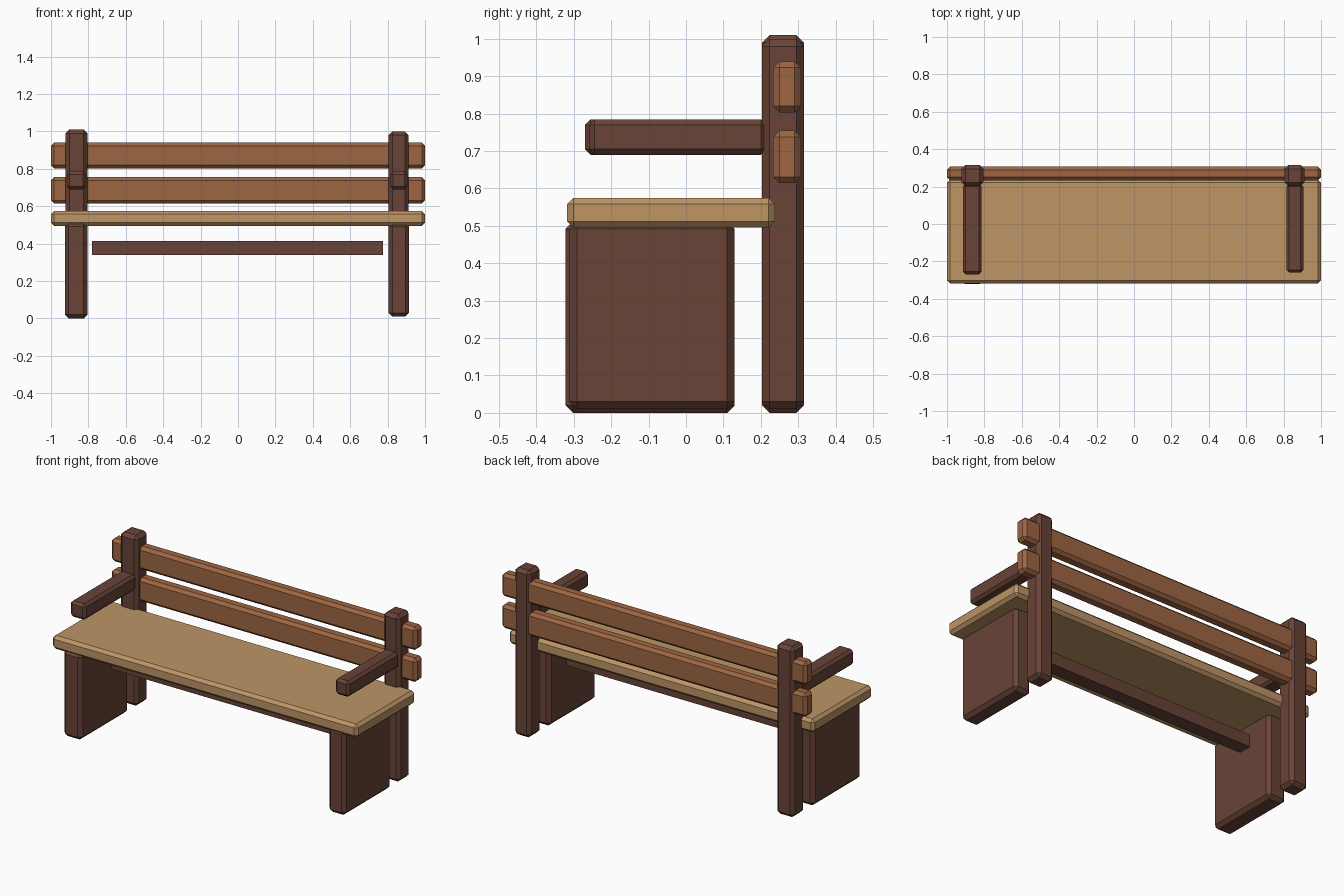
import bpy
import bmesh
from mathutils import Vector

default = bpy.data.objects.get("Cube")
if default:
    bpy.data.objects.remove(default, do_unlink=True)


def material(name, rgb):
    mat = bpy.data.materials.new(name)
    mat.use_nodes = True
    color = (*rgb, 1.0)
    mat.diffuse_color = color
    mat.node_tree.nodes["Principled BSDF"].inputs["Base Color"].default_value = color
    return mat


dark_wood = material("dark brown wood", (0.14, 0.056, 0.038))
mid_wood = material("warm brown wood", (0.34, 0.133, 0.055))
light_wood = material("light tan wood", (0.51, 0.3, 0.134))


def board(name, x, y, z, mat, chamfer=0.02):
    """Chamfered timber spanning the given (low, high) ranges."""
    low, high = (Vector(c) for c in zip(x, y, z))
    size, middle = high - low, (low + high) / 2
    bm = bmesh.new()
    bmesh.ops.create_cube(bm, size=1)
    bmesh.ops.scale(bm, vec=size, verts=bm.verts)
    mesh = bpy.data.meshes.new(name)
    bm.to_mesh(mesh)
    bm.free()
    mesh.materials.append(mat)
    obj = bpy.data.objects.new(name, mesh)
    obj.location = middle
    bpy.context.collection.objects.link(obj)
    if chamfer:
        bevel = obj.modifiers.new("chamfer", "BEVEL")
        bevel.width = chamfer
        bevel.segments = 1
    return obj


# Seat and backrest slats
board("seat", (-1, 1), (-0.318, 0.238), (0.495, 0.575), light_wood, 0.017)
board("lower_back_slat", (-1, 1), (0.233, 0.307), (0.614, 0.755), mid_wood, 0.017)
board("upper_back_slat", (-1, 1), (0.233, 0.307), (0.803, 0.94), mid_wood, 0.017)

# Stretcher under the seat, with square edges
board("stretcher", (-0.78, 0.775), (-0.07, 0.01), (0.34, 0.413), dark_wood, 0)

# End frames; the right one is cut slightly thicker
for side, sign, extra in (("left", 1, 0), ("right", -1, 0.01)):
    def span(inner, outer):
        return sorted((sign * inner, sign * outer))

    board(side + "_leg_panel", span(0.805, 0.915 + extra),
          (-0.312 - extra, 0.13), (0.01 - extra, 0.512), dark_wood)
    board(side + "_back_post", span(0.805, 0.912 + extra),
          (0.203, 0.315), (0.01 - extra, 1.0 + extra), dark_wood)
    board(side + "_armrest", span(0.815, 0.905 + extra),
          (-0.26 - extra, 0.215), (0.69, 0.785), dark_wood, 0.015)
